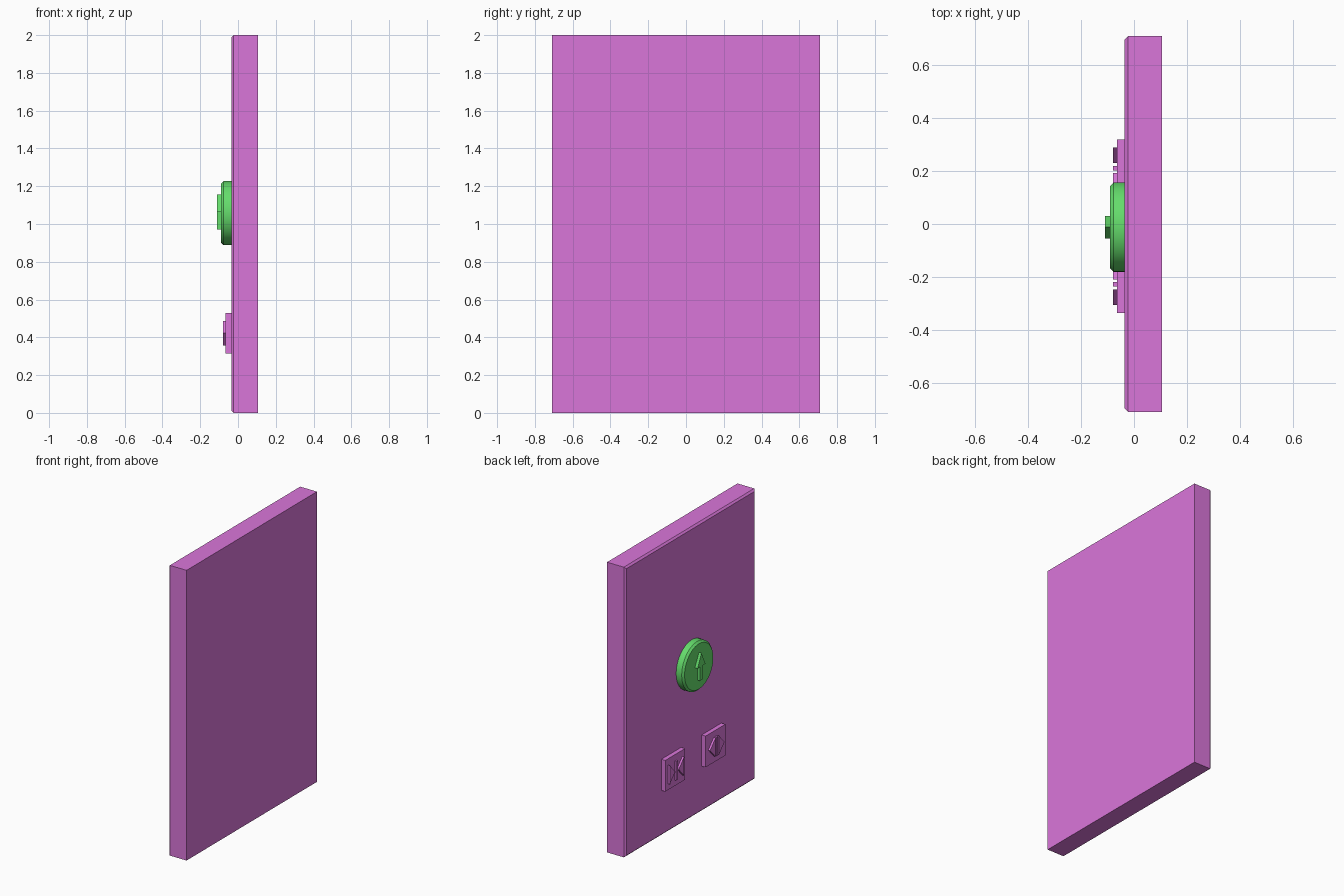
import bpy, bmesh
from math import cos, sin, tau, radians

if "Cube" in bpy.data.objects:
    bpy.data.objects.remove(bpy.data.objects["Cube"])


def material(name, color):
    m = bpy.data.materials.new(name)
    m.diffuse_color = color
    m.use_nodes = True
    m.node_tree.nodes["Principled BSDF"].inputs["Base Color"].default_value = m.diffuse_color
    return m


MAGENTA = material("panel_magenta", (0.70, 0.18, 0.70, 1))
GREEN = material("button_green", (0.13, 0.72, 0.15, 1))


def prism(name, profile, x_back, x_front, mat, chamfer=0.0, smooth=False):
    """Extrude a (y, z) outline along -x, optionally chamfering the front rim."""
    bm = bmesh.new()
    face = bm.faces.new([bm.verts.new((x_back, y, z)) for y, z in profile])
    ext = bmesh.ops.extrude_face_region(bm, geom=[face], use_keep_orig=True)["geom"]
    for v in (g for g in ext if isinstance(g, bmesh.types.BMVert)):
        v.co.x = x_front
    bmesh.ops.recalc_face_normals(bm, faces=bm.faces[:])
    if chamfer:
        rim = [e for e in bm.edges if all(abs(v.co.x - x_front) < 1e-5 for v in e.verts)]
        bmesh.ops.bevel(bm, geom=rim, offset=chamfer, segments=1, affect='EDGES')
    mesh = bpy.data.meshes.new(name)
    bm.to_mesh(mesh)
    bm.free()
    mesh.materials.append(mat)
    ob = bpy.data.objects.new(name, mesh)
    bpy.context.collection.objects.link(ob)
    if smooth:
        bpy.context.view_layer.objects.active = ob
        ob.select_set(True)
        bpy.ops.object.shade_smooth_by_angle(angle=radians(30))
        ob.select_set(False)
    return ob


def rect(cy, cz, w, h):
    return [(cy + sy * w / 2, cz + sz * h / 2)
            for sy, sz in ((-1, -1), (1, -1), (1, 1), (-1, 1))]


# Wall panel with chamfered front rim
prism("wall_panel", rect(0, 1, 1.42, 2), 0.105, -0.035, MAGENTA, chamfer=0.012)

# Round call button
BY, BZ, R = -0.012, 1.058, 0.169
circle = [(BY + R * cos(i * tau / 48), BZ + R * sin(i * tau / 48)) for i in range(48)]
prism("call_button", circle, -0.035, -0.09, GREEN, chamfer=0.013, smooth=True)

# Raised up arrow
right = [(0.016, 0.97), (0.016, 1.065), (0.043, 1.065)]
arrow = ([(BY + y, z) for y, z in right] + [(BY, 1.155)]
         + [(BY - y, z) for y, z in reversed(right)])
prism("up_arrow", arrow, -0.09, -0.11, GREEN)


# Square door buttons: a plate, a centre bar and two mirrored triangles
def door_button(name, cy, inward):
    cz = 0.422
    prism(name + "_plate", rect(cy, cz, 0.215, 0.215), -0.035, -0.065, MAGENTA)
    prism(name + "_bar", rect(cy, cz, 0.018, 0.13), -0.065, -0.079, MAGENTA)
    near, far = 0.019, 0.078
    tip, flat = (near, far) if inward else (far, near)
    for side, label in ((1, "left"), (-1, "right")):
        tri = [(cy + side * flat, cz - 0.065), (cy + side * flat, cz + 0.065),
               (cy + side * tip, cz)]
        prism(f"{name}_{label}_triangle", tri, -0.065, -0.079, MAGENTA)


door_button("close_button", 0.211, True)
door_button("open_button", -0.228, False)
